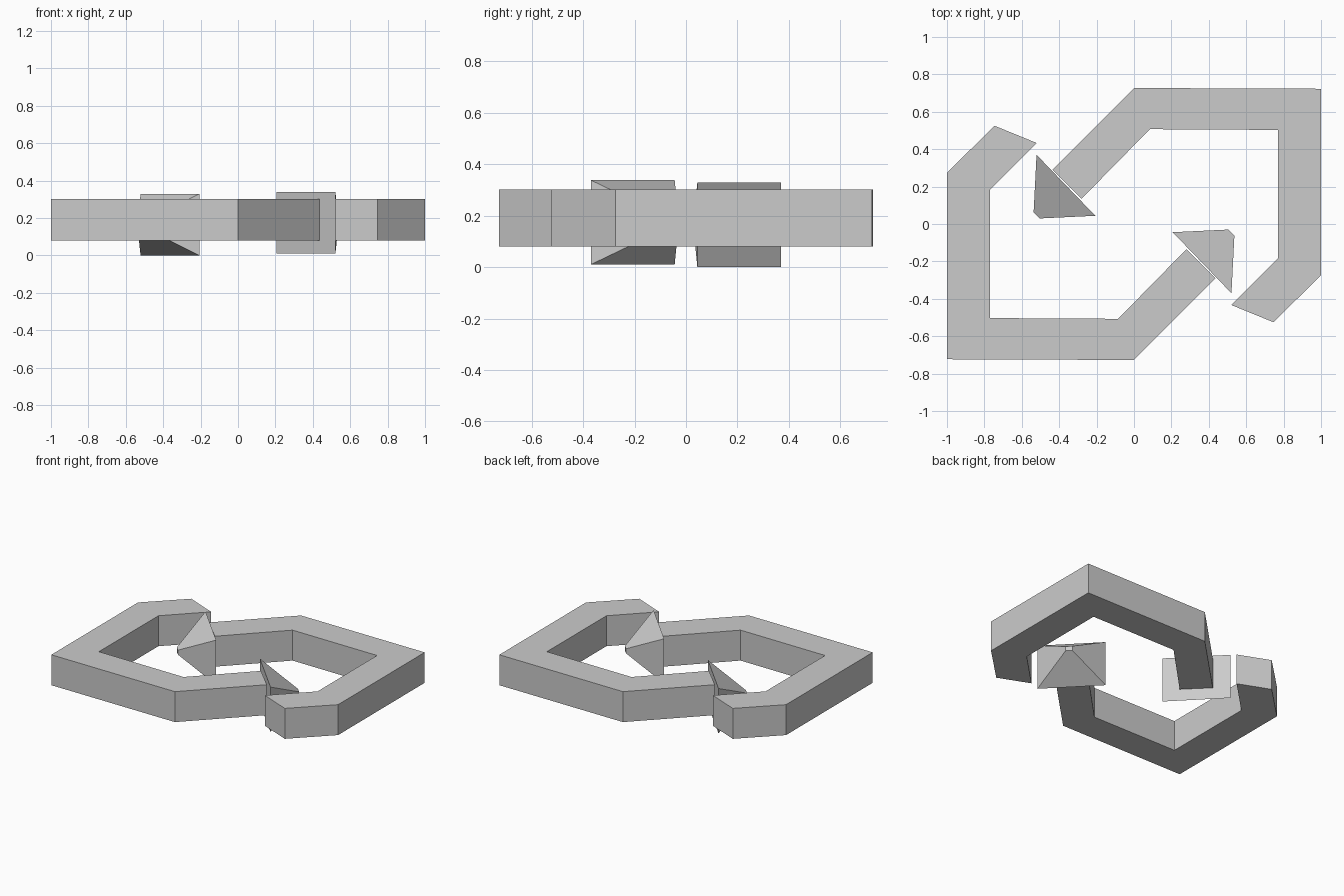
import bpy
import bmesh
from mathutils import Vector

if "Cube" in bpy.data.objects:
    bpy.data.objects.remove(bpy.data.objects["Cube"])

# Plan outline of one bent band, from shaft end round to the slanted tail
BAND = [(-0.435, 0.29), (-0.28, 0.135), (0.085, 0.507), (0.77, 0.503),
        (0.77, -0.183), (0.52, -0.433), (0.745, -0.525), (1.0, -0.275),
        (1.0, 0.723), (0.0, 0.727)]


def new_object(name, bm):
    bmesh.ops.recalc_face_normals(bm, faces=bm.faces)
    mesh = bpy.data.meshes.new(name)
    bm.to_mesh(mesh)
    bm.free()
    obj = bpy.data.objects.new(name, mesh)
    bpy.context.collection.objects.link(obj)
    return obj


def band(name, s, z0=0.08, z1=0.302):
    bm = bmesh.new()
    face = bm.faces.new([bm.verts.new((s * x, s * y, z0)) for x, y in BAND])
    ext = bmesh.ops.extrude_face_region(bm, geom=[face])
    verts = [g for g in ext["geom"] if isinstance(g, bmesh.types.BMVert)]
    bmesh.ops.translate(bm, verts=verts, vec=(0, 0, z1 - z0))
    return new_object(name, bm)


def arrow_head(name, s, z0):
    # Square base tapering to a small blunt tip
    bm = bmesh.new()
    side = Vector((0.157, -0.163, 0)) * s
    half_z = Vector((0, 0, 0.164))
    mid = Vector((0, 0, z0 + 0.164))
    rings = []
    for centre, k in (((-0.364, 0.207, 0), 1.0), ((-0.521, 0.046, 0), 0.1)):
        c = Vector(centre) * s + mid
        rings.append([bm.verts.new(c + side * a * k + half_z * b * k)
                      for a, b in ((-1, -1), (1, -1), (1, 1), (-1, 1))])
    base, tip = rings
    bm.faces.new(base)
    bm.faces.new(tip)
    for i in range(4):
        j = (i + 1) % 4
        bm.faces.new((base[i], base[j], tip[j], tip[i]))
    return new_object(name, bm)


# Two identical arrows, turned half a circle from each other
for label, s, z0 in (("right", 1, 0.002), ("left", -1, 0.01)):
    band(label + "_arrow_band", s)
    arrow_head(label + "_arrow_head", s, z0 if s < 0 else 0.0)
